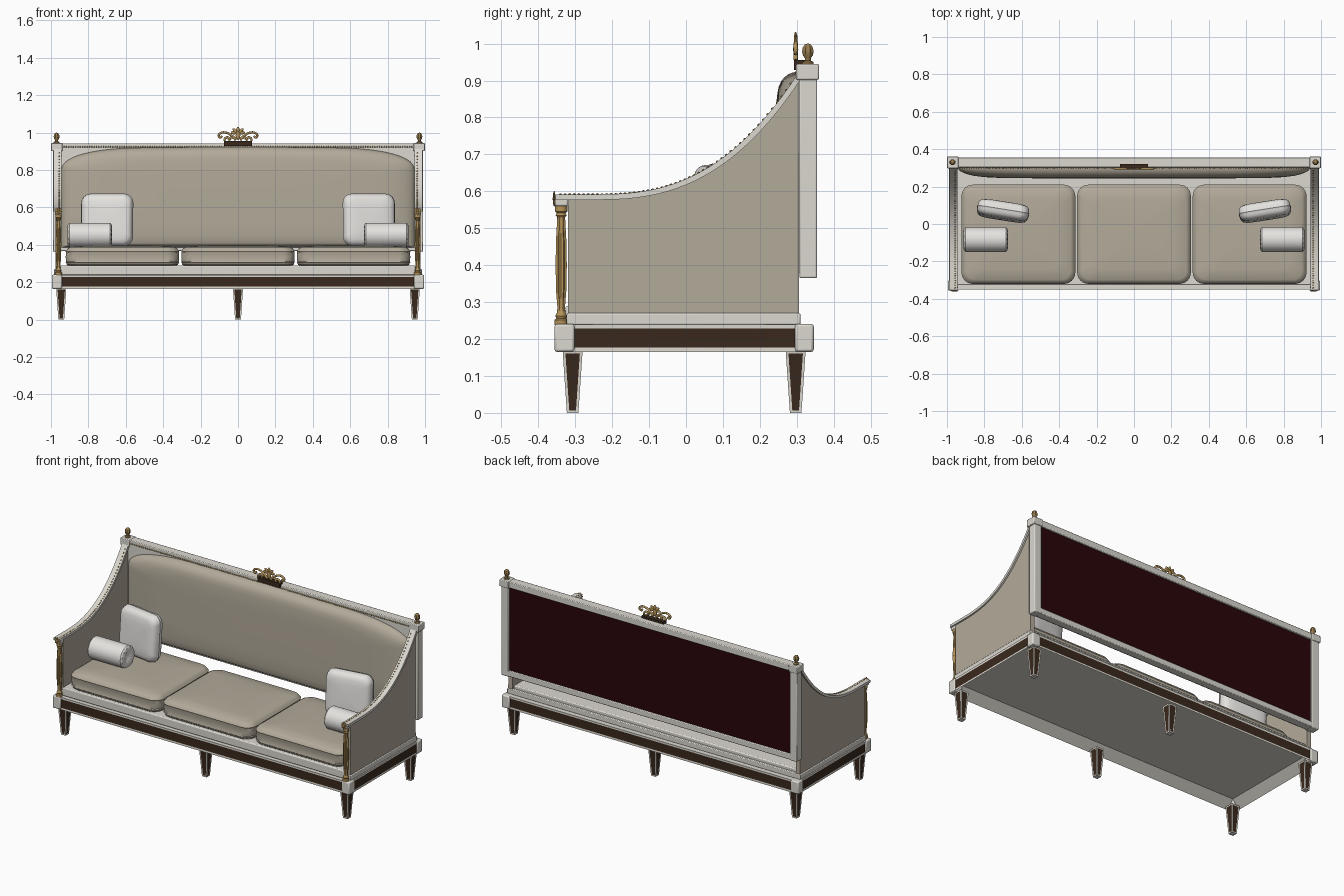
import bpy, bmesh, math
from mathutils import Matrix, Vector

if "Cube" in bpy.data.objects:
    bpy.data.objects.remove(bpy.data.objects["Cube"])

def mat(name, r, g, b):
    m = bpy.data.materials.new(name)
    m.diffuse_color = (r, g, b, 1)
    m.use_nodes = True
    m.node_tree.nodes["Principled BSDF"].inputs["Base Color"].default_value = m.diffuse_color
    return m

IVORY = mat("ivory paint", 0.71, 0.69, 0.63)
BEIGE = mat("beige upholstery", 0.45, 0.405, 0.325)
PILLOW = mat("pillow white", 0.78, 0.765, 0.74)
WOOD = mat("dark wood", 0.042, 0.022, 0.012)
RED = mat("dark red cloth", 0.021, 0.0015, 0.0025)
GOLD = mat("gold", 0.46, 0.29, 0.10)
BRONZE = mat("dull gold", 0.31, 0.20, 0.075)

def finish(name, bm, mats):
    bmesh.ops.recalc_face_normals(bm, faces=bm.faces)
    me = bpy.data.meshes.new(name)
    bm.to_mesh(me)
    bm.free()
    for m in mats:
        me.materials.append(m)
    ob = bpy.data.objects.new(name, me)
    bpy.context.collection.objects.link(ob)
    return ob

def box_bm(x0, x1, y0, y1, z0, z1):
    bm = bmesh.new()
    c = Vector(((x0 + x1) / 2, (y0 + y1) / 2, (z0 + z1) / 2))
    bmesh.ops.create_cube(bm, size=1, matrix=Matrix.Translation(c) @ Matrix.Diagonal((x1 - x0, y1 - y0, z1 - z0, 1)))
    return bm

def box(name, x0, x1, y0, y1, z0, z1, m, bevel=0.004):
    ob = finish(name, box_bm(min(x0, x1), max(x0, x1), y0, y1, z0, z1), [m])
    if bevel:
        b = ob.modifiers.new("bevel", 'BEVEL')
        b.width, b.segments = bevel, 2
    return ob

def inset_sides(bm, width):
    """Recess a panel of the second material into every upright face."""
    bm.normal_update()
    sides = [f for f in bm.faces if abs(f.normal.z) < 0.5]
    bmesh.ops.inset_individual(bm, faces=sides, thickness=width, depth=-0.001, use_even_offset=True)
    for f in sides:
        f.material_index = 1

def rings(name, loops, m, matrix=Matrix()):
    """Skin closed loops of equal length, capping both ends."""
    bm = bmesh.new()
    vs = [[bm.verts.new(matrix @ Vector(p)) for p in lp] for lp in loops]
    n = len(vs[0])
    for a, b in zip(vs, vs[1:]):
        for i in range(n):
            bm.faces.new((a[i], a[(i + 1) % n], b[(i + 1) % n], b[i]))
    bm.faces.new(vs[0])
    bm.faces.new(vs[-1])
    return finish(name, bm, [m])

def lathe(name, prof, m, matrix, flutes=0, depth=0.0, n=32):
    """Profile rows are (radius, height, flute strength)."""
    def rad(r, k, a):
        return r * (1 - depth * k * (0.5 + 0.5 * math.cos(flutes * a)))
    ang = [2 * math.pi * i / n for i in range(n)]
    return rings(name, [[(rad(r, k, a) * math.cos(a), rad(r, k, a) * math.sin(a), h) for a in ang]
                        for r, h, k in prof], m, matrix)

def puff(name, outline, prof, m, matrix=Matrix()):
    """Cushion: the outline scaled by s at each height w."""
    return rings(name, [[(u * s, v * s, w) for u, v in outline] for s, w in prof], m, matrix)

def round_rect(w, h, r):
    pts = []
    for q, (sx, sy) in enumerate([(1, 1), (-1, 1), (-1, -1), (1, -1)]):
        for i in range(9):
            a = math.pi / 2 * (q + i / 8)
            pts.append((sx * (w / 2 - r) + r * math.cos(a), sy * (h / 2 - r) + r * math.sin(a)))
    return pts

def prism(name, pts, x0, x1, m):
    """Side profile in y, z pulled across x."""
    return rings(name, [[(x, y, z) for y, z in pts] for x in (x0, x1)], m)

def tube(name, pts, r, m):
    cu = bpy.data.curves.new(name, 'CURVE')
    cu.dimensions, cu.bevel_depth, cu.bevel_resolution, cu.resolution_u = '3D', r, 2, 5
    cu.use_fill_caps = True
    sp = cu.splines.new('BEZIER')
    sp.bezier_points.add(len(pts) - 1)
    for b, p in zip(sp.bezier_points, pts):
        b.co = p
        b.handle_left_type = b.handle_right_type = 'AUTO'
    cu.materials.append(m)
    ob = bpy.data.objects.new(name, cu)
    bpy.context.collection.objects.link(ob)

def balls(name, items, m, sub=1):
    """One mesh of ellipsoids: (centre, radii, turn about y)."""
    bm = bmesh.new()
    for c, s, t in items:
        bmesh.ops.create_icosphere(bm, subdivisions=sub, radius=1, matrix=Matrix.Translation(c) @ Matrix.Rotation(t, 4, 'Y') @ Matrix.Diagonal((*s, 1)))
    return finish(name, bm, [m])

# base rail with dark wood panels and recessed underside
bm = box_bm(-0.99, 0.99, -0.35, 0.34, 0.165, 0.24)
inset_sides(bm, 0.0115)
bm.normal_update()
bottom = [f for f in bm.faces if f.normal.z < -0.9 and f.calc_area() > 0.5]
bmesh.ops.inset_individual(bm, faces=bottom, thickness=0.05, use_even_offset=True)
for v in bottom[0].verts:
    v.co.z += 0.045
finish("base_rail", bm, [IVORY, WOOD])
box("seat_plinth", -0.983, 0.983, -0.323, 0.31, 0.238, 0.27, IVORY)
box("seat_deck", -0.948, 0.948, -0.327, 0.295, 0.239, 0.29, IVORY, 0.006)

# corner blocks and six tapered legs
for sx in (-1, 1):
    for y0, y1 in ((-0.356, -0.302), (0.295, 0.346)):
        box("corner_block", sx * 0.942, sx * 0.995, y0, y1, 0.165, 0.241, IVORY, 0.007)
for x in (-0.945, 0, 0.945):
    for y in (-0.307, 0.297):
        bm = box_bm(x - 0.027, x + 0.027, y - 0.027, y + 0.027, 0, 0.168)
        for v in bm.verts:
            if v.co.z < 0.01:
                v.co.x = x + (v.co.x - x) * 0.58
                v.co.y = y + (v.co.y - y) * 0.58
        inset_sides(bm, 0.007)
        finish("leg", bm, [IVORY, WOOD])

# seat cushions with welted edges
seat_prof = [(0.1, 0.287), (0.95, 0.288), (0.98, 0.295), (0.985, 0.303), (1.0, 0.306), (0.99, 0.311), (0.998, 0.335),
             (0.992, 0.36), (1.0, 0.365), (0.985, 0.37), (0.965, 0.38), (0.92, 0.388), (0.7, 0.394), (0.3, 0.397), (0.05, 0.397)]
for x in (-0.618, 0, 0.618):
    puff("seat_cushion", round_rect(0.608, 0.53, 0.06), seat_prof, BEIGE, Matrix.Translation((x, -0.055, 0)))

# sweeping arms
def arm_z(y):
    return 0.592 + 0.33 * max(0, (y + 0.25) / 0.555) ** 2.6
ys = [-0.32 + 0.625 * i / 28 for i in range(29)]
top = [(y, arm_z(y)) for y in [-0.354] + ys]
under = []
for y, z in top:
    d = Vector((1, (arm_z(y + 0.002) - arm_z(y - 0.002)) / 0.004)).normalized()
    under.append((y + d.y * 0.015, z - d.x * 0.015))
column_prof = [(0.018, 0.238, 0), (0.018, 0.252, 0), (0.013, 0.255, 0), (0.016, 0.262, 0), (0.012, 0.27, 0), (0.011, 0.285, 1),
               (0.015, 0.33, 1), (0.0165, 0.40, 1), (0.015, 0.47, 1), (0.012, 0.52, 1), (0.011, 0.53, 0), (0.015, 0.535, 0),
               (0.012, 0.541, 0), (0.017, 0.546, 0), (0.017, 0.562, 0)]
for sx in (-1, 1):
    prism("arm_panel", [(-0.32, 0.265), (0.306, 0.265)] + [(y, arm_z(y) - 0.012) for y in reversed(ys)], sx * 0.95, sx * 0.977, BEIGE)
    prism("arm_trim", top + under[::-1], sx * 0.945, sx * 0.987, IVORY)
    box("arm_front_block", sx * 0.943, sx * 0.979, -0.355, -0.319, 0.56, 0.591, IVORY)
    balls("arm_beads", [((sx * 0.957, y, arm_z(y) - 0.001), (0.005, 0.005, 0.004), 0) for y in [-0.34 + 0.0125 * i for i in range(51)]], GOLD)
    lathe("front_column", column_prof, GOLD, Matrix.Translation((sx * 0.96, -0.338, 0)), 8, 0.22)
    balls("arm_rosette", [((sx * 0.96 + 0.011 * math.sin(a), -0.357, 0.58 + 0.011 * math.cos(a)), (0.005, 0.003, 0.01), a)
                          for a in [i * math.pi / 4 for i in range(8)]] + [((sx * 0.96, -0.358, 0.58), (0.006, 0.004, 0.006), 0)], GOLD, 2)

# back frame, rear cloth and finials
box("back_board", -0.95, 0.95, 0.303, 0.34, 0.38, 0.93, IVORY, 0)
box("back_cloth", -0.945, 0.945, 0.339, 0.345, 0.398, 0.908, RED, 0)
box("back_top_rail", -0.95, 0.95, 0.303, 0.356, 0.905, 0.943, IVORY)
box("back_bottom_rail", -0.95, 0.95, 0.308, 0.354, 0.367, 0.402, IVORY)
finial_prof = [(0.016, 0.943, 0), (0.015, 0.95, 0), (0.008, 0.954, 0), (0.008, 0.96, 0), (0.014, 0.968, 0.5), (0.017, 0.978, 1),
               (0.015, 0.989, 1), (0.009, 0.997, 0.5), (0.002, 1.0, 0)]
for sx in (-1, 1):
    box("back_post", sx * 0.942, sx * 0.99, 0.307, 0.355, 0.365, 0.91, IVORY)
    box("post_cap", sx * 0.938, sx * 0.999, 0.298, 0.36, 0.902, 0.945, IVORY)
    lathe("finial", finial_prof, BRONZE, Matrix.Translation((sx * 0.97, 0.33, 0)), 8, 0.18)
balls("rail_beads", [((-0.93 + 0.0124 * i, 0.301, 0.924), (0.0045,) * 3, 0) for i in range(151)], GOLD)

# back cushion with arched top, domed to the front
half = [(0.944, -0.265), (0.944, -0.1), (0.944, 0.05)]
half += [(0.444 + 0.5 * math.cos(a) ** 0.8, 0.15 + 0.12 * math.sin(a) ** 0.9) for a in [math.pi / 2 * i / 14 for i in range(14)]]
half += [(0.3, 0.272), (0.1, 0.274)]
outline = half + [(-u, v) for u, v in reversed(half)]
puff("back_cushion", outline, [(s, 0.06 * (1 - s ** 10) ** 0.55) for s in (1, 0.998, 0.99, 0.975, 0.95, 0.91, 0.85, 0.75, 0.5, 0.2, 0.02)],
     BEIGE, Matrix.Translation((0, 0.304, 0.65)) @ Matrix.Rotation(math.pi / 2, 4, 'X'))

# square pillows and bolsters
side = [(0.05, 0.047), (0.5, 0.046), (0.75, 0.043), (0.88, 0.037), (0.95, 0.026), (0.98, 0.012), (0.985, 0.004)]
pillow_prof = [(s, -w) for s, w in side] + [(1.0, 0)] + side[::-1]
cap = [(0.004, 0.106, 0), (0.012, 0.109, 0), (0.03, 0.114, 1), (0.05, 0.119, 1), (0.061, 0.116, 0.3), (0.066, 0.108, 0)]
bolster_prof = [(r, -h, k) for r, h, k in cap] + cap[::-1]
for sx in (-1, 1):
    puff("square_pillow", round_rect(0.282, 0.282, 0.05), pillow_prof, PILLOW,
         Matrix.Translation((sx * 0.70, 0.07, 0.533)) @ Matrix.Rotation(sx * math.radians(9), 4, 'Z') @ Matrix.Rotation(math.radians(86), 4, 'X'))
    lathe("bolster", bolster_prof, PILLOW, Matrix.Translation((sx * 0.793, -0.083, 0.452)) @ Matrix.Rotation(math.pi / 2, 4, 'Y'), 12, 0.25, 72)

# crest: dark block, palmette and side scrolls
box("crest_block", -0.075, 0.075, 0.292, 0.322, 0.928, 0.956, WOOD, 0.002)
leaves = [((0.022 * math.sin(a), 0.297, 0.998 + 0.017 * math.cos(a)), (0.009, 0.005, 0.017), a) for a in (-1.5, -0.8, 0, 0.8, 1.5)]
balls("crest_palmette", leaves + [((0, 0.297, 0.985), (0.013, 0.007, 0.025), 0)], GOLD, 2)
for sx in (-1, 1):
    for pts in ([(0.008, 0.965), (0.035, 0.985), (0.065, 1.0), (0.092, 0.998), (0.103, 0.985), (0.094, 0.974), (0.084, 0.982)],
                [(0.012, 0.96), (0.03, 0.974), (0.046, 0.969), (0.05, 0.958)],
                [(0.04, 0.96), (0.055, 0.975), (0.07, 0.968), (0.074, 0.956)]):
        tube("crest_scroll", [(sx * x, 0.297, z) for x, z in pts], 0.006, GOLD)

# smooth shading with sharp edges kept
bpy.ops.object.select_all(action='DESELECT')
for ob in bpy.context.scene.objects:
    if ob.type == 'MESH':
        ob.select_set(True)
        bpy.context.view_layer.objects.active = ob
bpy.ops.object.shade_smooth_by_angle(angle=math.radians(35))
